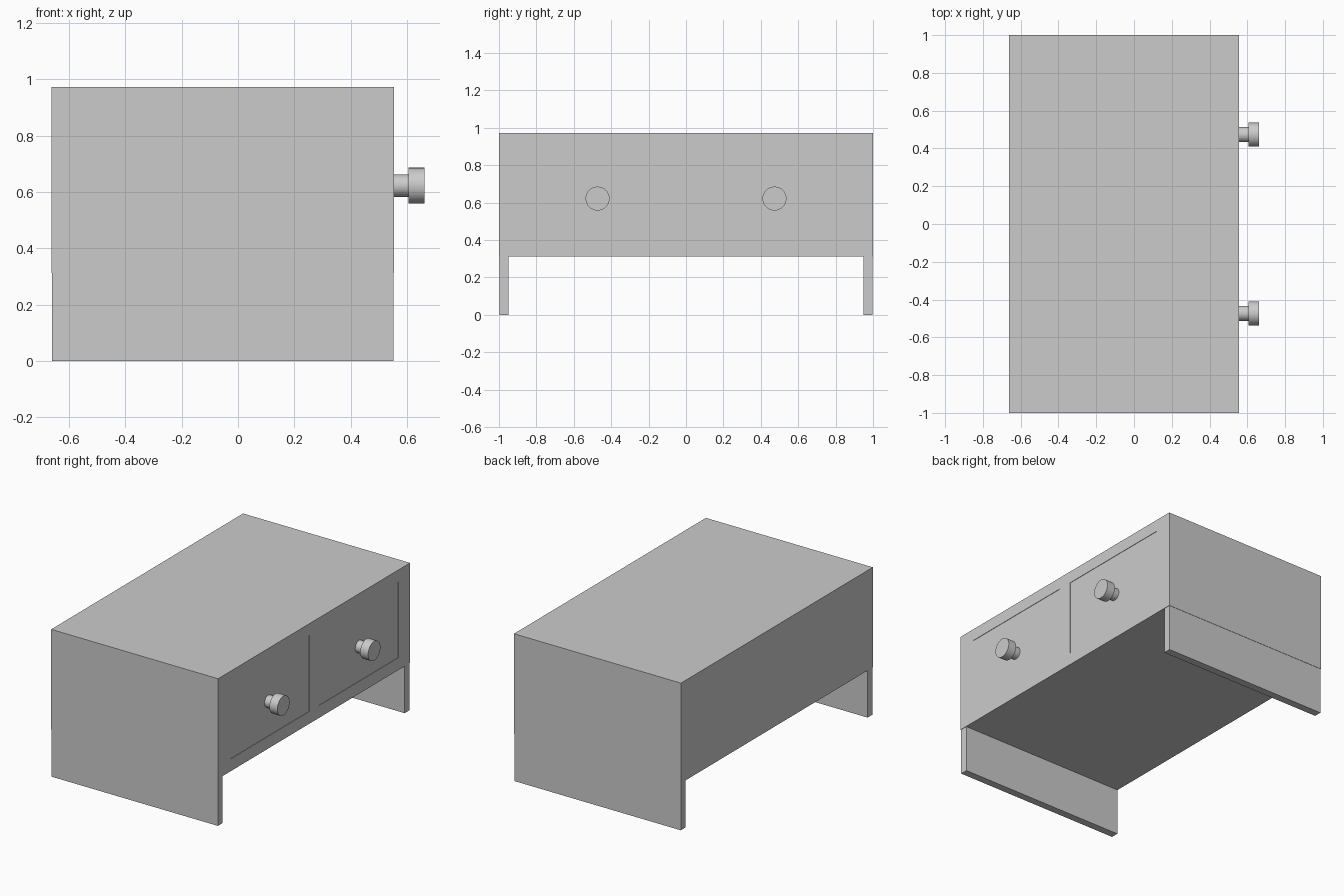
import bpy, bmesh, math
from mathutils import Matrix

if "Cube" in bpy.data.objects:
    bpy.data.objects.remove(bpy.data.objects["Cube"])


def box(name, x, y, z):
    bm = bmesh.new()
    bmesh.ops.create_cube(bm, size=1)
    for v in bm.verts:
        for i, (lo, hi) in enumerate((x, y, z)):
            v.co[i] = lo if v.co[i] < 0 else hi
    me = bpy.data.meshes.new(name)
    bm.to_mesh(me)
    bm.free()
    ob = bpy.data.objects.new(name, me)
    bpy.context.collection.objects.link(ob)
    return ob


def knob(name, y, z):
    # Lathe a stem-and-head profile of (x, radius) around the x axis
    profile = [(0.55, 0.0), (0.55, 0.04), (0.605, 0.04),
               (0.605, 0.064), (0.663, 0.064), (0.663, 0.0)]
    bm = bmesh.new()
    vs = [bm.verts.new((x, 0, r)) for x, r in profile]
    es = [bm.edges.new(p) for p in zip(vs, vs[1:])]
    bmesh.ops.spin(bm, geom=vs + es, cent=(0, 0, 0), axis=(1, 0, 0),
                   angle=math.tau, steps=32, use_duplicate=False)
    bmesh.ops.remove_doubles(bm, verts=bm.verts, dist=1e-5)
    bmesh.ops.recalc_face_normals(bm, faces=bm.faces)
    bmesh.ops.transform(bm, matrix=Matrix.Translation((0, y, z)), verts=bm.verts)
    me = bpy.data.meshes.new(name)
    bm.to_mesh(me)
    bm.free()
    ob = bpy.data.objects.new(name, me)
    bpy.context.collection.objects.link(ob)
    bpy.context.view_layer.objects.active = ob
    ob.select_set(True)
    bpy.ops.object.shade_smooth_by_angle(angle=math.radians(40))
    ob.select_set(False)


# Cabinet body
body = box("cabinet_body", (-0.663, 0.555), (-1, 1), (0.312, 0.972))

for side, s in (("left", -1), ("right", 1)):
    # Panel leg, set in slightly from the body
    box(side + "_panel_leg", (-0.661, 0.552),
        sorted((s * 0.948, s * 0.998)), (0, 0.312))

    # Drawer opening cut into the body, with a slightly recessed drawer front
    span = sorted((s * 0.05, s * 0.878))
    cutter = box(side + "_opening_cutter", (0.50, 0.60), span, (0.393, 0.893))
    cutter.hide_render = True
    cutter.hide_set(True)
    cut = body.modifiers.new(side + "_opening", 'BOOLEAN')
    cut.operation = 'DIFFERENCE'
    cut.object = cutter
    cut.solver = 'EXACT'
    box(side + "_drawer_front", (0.50, 0.552), span, (0.393, 0.893))

    # Round drawer knob
    knob(side + "_knob", s * 0.473, 0.622)
